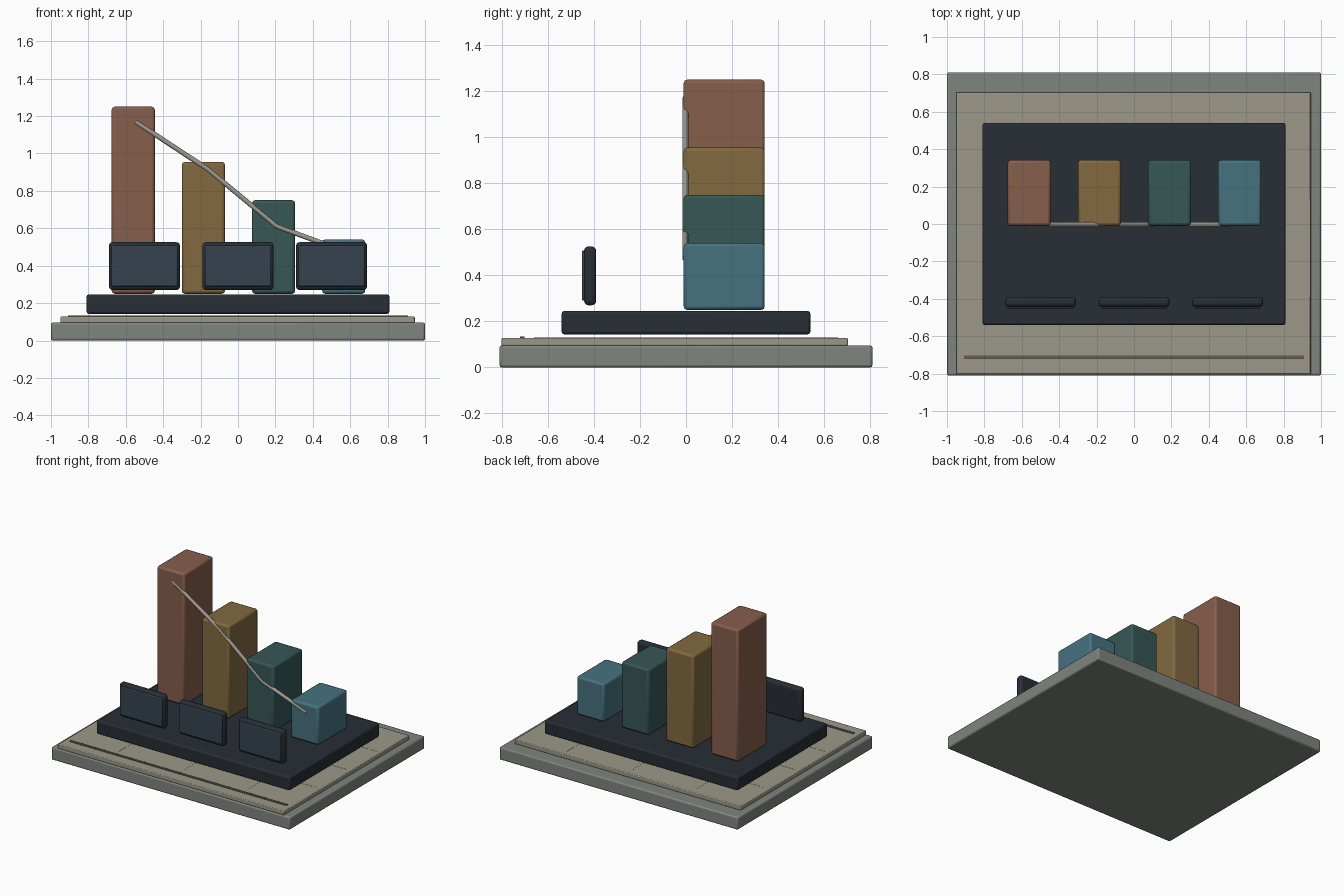
import bpy
from mathutils import Vector

if "Cube" in bpy.data.objects:
    bpy.data.objects.remove(bpy.data.objects["Cube"])


def material(name, hexcode):
    srgb = [int(hexcode[i:i + 2], 16) / 255 for i in (0, 2, 4)]
    lin = [c / 12.92 if c <= 0.04045 else ((c + 0.055) / 1.055) ** 2.4 for c in srgb]
    m = bpy.data.materials.new(name)
    m.diffuse_color = (*lin, 1)
    m.use_nodes = True
    m.node_tree.nodes["Principled BSDF"].inputs["Base Color"].default_value = m.diffuse_color
    return m


STONE = material("stone", "7f857e")
PAPER = material("paper", "9c9889")
DARK = material("dark", "272e35")
SCREEN = material("screen", "35424f")
SILVER = material("silver", "9c998f")
LINE = material("line", "5f5e58")


def finish(ob, mat, bevel=0, segments=2):
    ob.data.materials.append(mat)
    if bevel:
        mod = ob.modifiers.new("bevel", "BEVEL")
        mod.width, mod.segments = bevel, segments
    bpy.ops.object.shade_smooth_by_angle()
    return ob


def box(name, x, y, z, mat, bevel=0, segments=2):
    """Box from (min, max) ranges along each axis."""
    bpy.ops.mesh.primitive_cube_add(size=1)
    ob = bpy.context.object
    ob.name = name
    ob.location = [(a + b) / 2 for a, b in (x, y, z)]
    ob.scale = [b - a for a, b in (x, y, z)]
    bpy.ops.object.transform_apply(location=False, rotation=False, scale=True)
    return finish(ob, mat, bevel, segments)


def rod(name, a, b, radius, mat):
    a, b = Vector(a), Vector(b)
    bpy.ops.mesh.primitive_cylinder_add(vertices=16, radius=radius, depth=(b - a).length,
                                        location=(a + b) / 2)
    ob = bpy.context.object
    ob.name = name
    ob.rotation_euler = (b - a).to_track_quat("Z", "Y").to_euler()
    return finish(ob, mat)


# stacked base and paper sheet
box("base", (-1, 1), (-0.81, 0.81), (0, 0.096), STONE, 0.01)
box("sheet", (-0.95, 0.945), (-0.802, 0.703), (0.094, 0.128), PAPER, 0.005)

# fine ruling and front rule on the sheet
for i, x in enumerate((-0.54, 0, 0.54)):
    box(f"ruling_across_{i}", (x - 0.002, x + 0.002), (-0.66, 0.66), (0.124, 0.129), PAPER)
for i, y in enumerate((-0.36, 0, 0.36)):
    box(f"ruling_along_{i}", (-0.91, 0.91), (y - 0.002, y + 0.002), (0.124, 0.129), PAPER)
box("front_rule", (-0.91, 0.91), (-0.722, -0.702), (0.122, 0.134), LINE, 0.002)

# floating dark platform
box("platform", (-0.81, 0.81), (-0.54, 0.54), (0.143, 0.246), DARK, 0.012)

# chart bars
bars = [("865e4c", 1.25), ("826940", 0.955), ("375656", 0.75), ("467280", 0.54)]
for i, (color, top) in enumerate(bars):
    x = -0.56 + 0.375 * i
    box(f"chart_bar_{i + 1}", (x - 0.115, x + 0.115), (-0.01, 0.342), (0.25, top),
        material(f"bar_color_{i + 1}", color), 0.015)

# trend line across the bar fronts
points = [(-0.545, -0.003, 1.168), (-0.16, -0.003, 0.915),
          (0.208, -0.003, 0.61), (0.58, -0.003, 0.473)]
for i in range(3):
    rod(f"trend_segment_{i + 1}", points[i], points[i + 1], 0.013, SILVER)

# row of small display panels
for i, x in enumerate((-0.5, 0, 0.5)):
    box(f"display_frame_{i + 1}", (x - 0.19, x + 0.19), (-0.443, -0.39), (0.27, 0.526),
        DARK, 0.02, 3)
    box(f"display_screen_{i + 1}", (x - 0.177, x + 0.177), (-0.452, -0.435), (0.29, 0.508),
        SCREEN, 0.006)
